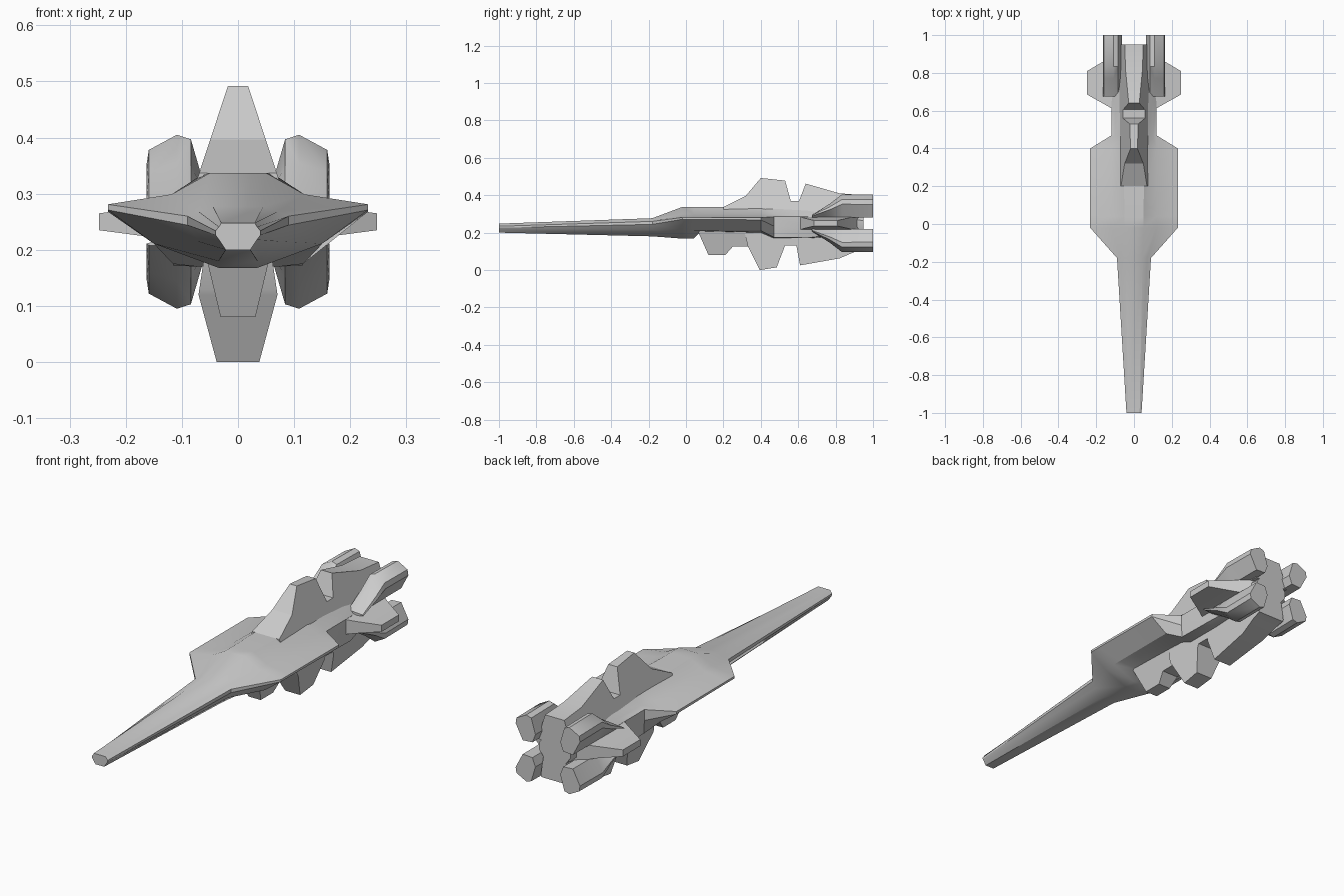
import bpy, bmesh
from math import radians

if "Cube" in bpy.data.objects:
    bpy.data.objects.remove(bpy.data.objects["Cube"])


def finish(name, bm, angle=28, mirror=False):
    bmesh.ops.recalc_face_normals(bm, faces=bm.faces[:])
    me = bpy.data.meshes.new(name)
    bm.to_mesh(me)
    bm.free()
    me.shade_smooth()
    me.set_sharp_from_angle(angle=radians(angle))
    ob = bpy.data.objects.new(name, me)
    bpy.context.collection.objects.link(ob)
    if mirror:
        ob.modifiers.new("mirror", 'MIRROR')
    return ob


def loft(name, rings, **kw):
    """Skin a row of equal-length rings and cap both ends."""
    bm = bmesh.new()
    vs = [[bm.verts.new(p) for p in r] for r in rings]
    n = len(rings[0])
    for a, b in zip(vs, vs[1:]):
        for i in range(n):
            j = (i + 1) % n
            bm.faces.new((a[i], a[j], b[j], b[i]))
    bm.faces.new(vs[0])
    bm.faces.new(vs[-1])
    return finish(name, bm, **kw)


def fin(name, profile, width, split=None):
    """Extrude a side profile (y, z) to a half-width that depends on z."""
    bm = bmesh.new()
    sides = [[bm.verts.new((s, y, z)) for y, z in profile] for s in (-1, 1)]
    n = len(profile)
    for s in sides:
        bm.faces.new(s)
    for i in range(n):
        j = (i + 1) % n
        bm.faces.new((sides[0][i], sides[0][j], sides[1][j], sides[1][i]))
    if split is not None:
        bmesh.ops.bisect_plane(bm, geom=bm.verts[:] + bm.edges[:] + bm.faces[:],
                               plane_co=(0, 0, split), plane_no=(0, 0, 1))
    for v in bm.verts:
        v.co.x *= width(v.co.z)
    return finish(name, bm, angle=15)


# Main hull with wings: y, top, shoulder, wing tip, tip half-thickness, underside, belly
stations = [
    (-1.0, (.030, .248), (.034, .241), (.040, .230), .004, (.034, .218), (.022, .200)),
    (-.18, (.045, .277), (.070, .268), (.090, .252), .008, (.072, .215), (.035, .180)),
    (-.02, (.050, .337), (.118, .299), (.232, .276), .005, (.150, .211), (.035, .168)),
    (.040, (.050, .337), (.118, .299), (.232, .276), .005, (.150, .211), (.035, .168)),
    (.080, (.050, .337), (.118, .299), (.232, .276), .005, (.150, .211), (.040, .207)),
    (.400, (.060, .337), (.118, .299), (.232, .274), .006, (.150, .211), (.060, .200)),
    (.470, (.065, .333), (.100, .300), (.118, .260), .025, (.116, .175), (.072, .170)),
    (.650, (.065, .325), (.100, .300), (.118, .255), .030, (.116, .172), (.072, .170)),
    (.950, (.040, .310), (.060, .290), (.080, .250), .015, (.060, .210), (.040, .190)),
]
rings = []
for y, top, sh, tip, t, und, bot in stations:
    half = [top, sh, (tip[0], tip[1] + t), (tip[0], tip[1] - t), und, bot]
    rings.append([(x, y, z) for x, z in half] + [(-x, y, z) for x, z in reversed(half)])
loft("hull", rings)

# Dorsal fin with a notch
fin("dorsal_fin",
    [(.2, .28), (.2, .337), (.32, .397), (.40, .492), (.53, .478), (.56, .37),
     (.605, .37), (.64, .462), (.82, .41), (.95, .40), (.95, .28)],
    lambda z: .018 + (.492 - z) * .33)

# Ventral front tooth
fin("ventral_front_tooth",
    [(.06, .215), (.12, .08), (.21, .08), (.25, .125), (.36, .125), (.36, .215)],
    lambda z: .031 + (z - .08) * .24)

# Ventral keel, widest at z = 0.12
fin("ventral_keel",
    [(.31, .215), (.33, .13), (.395, 0), (.485, .014), (.53, .132), (.59, .132),
     (.61, .025), (.82, .062), (.91, .10), (.95, .11), (.95, .215)],
    lambda z: .038 + z * .27 if z <= .12 else .0704 - (z - .12) * .15, split=.12)

# Engine pods, four of them, mirrored about z = 0.25 and x = 0
section = [(.163, .352), (.159, .378), (.109, .405), (.084, .397),
           (.063, .325), (.078, .285), (.127, .282)]
for label, sign in (("upper", 1), ("lower", -1)):
    def pod_ring(y, squash):
        return [(x, y, .25 + sign * (.03 + (z - .28) * squash)) for x, z in section]
    loft(label + "_engine_pod",
         [pod_ring(.675, .12), pod_ring(.77, .6), pod_ring(.835, 1), pod_ring(1.0, .98)],
         angle=35, mirror=True)

# Side flaps: chamfered plates tapering outward
flap = []
for x, y0, y1, zc, h in ((.06, .58, .93, .25, .045), (.15, .63, .868, .25, .028),
                         (.248, .685, .81, .25, .015)):
    flap.append([(x, y0, zc - h), (x, y1, zc - h), (x, y1, zc + h), (x, y0, zc + h)])
loft("side_flap", flap, mirror=True)
